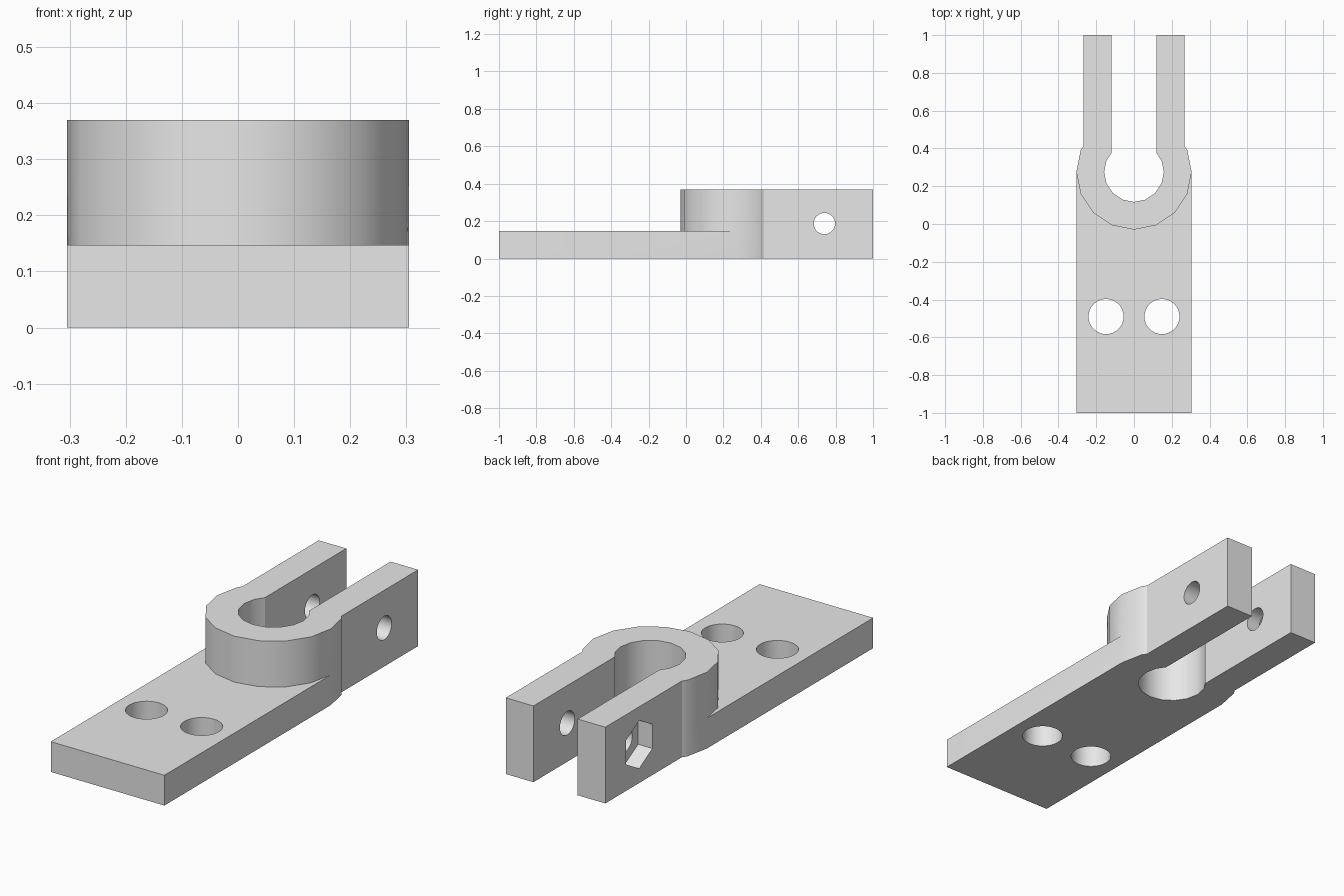
import bpy
import bmesh
from math import cos, sin, pi, radians

cube = bpy.data.objects.get("Cube")
if cube:
    bpy.data.objects.remove(cube, do_unlink=True)

# Main dimensions
HALF_WIDTH, HEIGHT, PLATE_HEIGHT = 0.305, 0.37, 0.147
RING_Y, BORE_RADIUS = 0.275, 0.158
ARM_OUT, ARM_IN = 0.267, 0.119
PIN_Y, PIN_Z = 0.74, 0.187

grey = bpy.data.materials.new("light grey")
grey.use_nodes = True
grey.diffuse_color = (0.8, 0.8, 0.8, 1)
grey.node_tree.nodes["Principled BSDF"].inputs["Base Color"].default_value = grey.diffuse_color


def prism(name, points, low, high, along_x=False):
    """Extrude a flat outline along z, or along x with the outline in y and z."""
    bm = bmesh.new()

    def place(p, h):
        return bm.verts.new((h, p[0], p[1]) if along_x else (p[0], p[1], h))

    bottom = [place(p, low) for p in points]
    top = [place(p, high) for p in points]
    bm.faces.new(bottom[::-1])
    bm.faces.new(top)
    for i in range(len(points)):
        j = (i + 1) % len(points)
        bm.faces.new((bottom[i], bottom[j], top[j], top[i]))
    bmesh.ops.recalc_face_normals(bm, faces=bm.faces)
    mesh = bpy.data.meshes.new(name)
    bm.to_mesh(mesh)
    bm.free()
    mesh.materials.append(grey)
    obj = bpy.data.objects.new(name, mesh)
    bpy.context.collection.objects.link(obj)
    return obj


def circle(cx, cy, radius, sides, start=0.0):
    angles = [start + 2 * pi * i / sides for i in range(sides)]
    return [(cx + radius * cos(a), cy + radius * sin(a)) for a in angles]


def keyhole(radius, half_width, end_y):
    """Sixteen-sided ring outline that runs into straight sides towards the back."""
    arc = [(radius * sin(k * pi / 8), RING_Y - radius * cos(k * pi / 8)) for k in range(7)]
    (x0, y0), (x1, y1) = arc[5:]
    join_y = y0 + (y1 - y0) * (x0 - half_width) / (x0 - x1)
    right = arc[:6] + [(half_width, join_y), (half_width, end_y)]
    return right + [(-x, y) for x, y in right[:0:-1]]


def combine(target, tool, operation):
    tool.hide_render = True
    mod = target.modifiers.new(tool.name, "BOOLEAN")
    mod.operation, mod.solver, mod.object = operation, "EXACT", tool
    bpy.context.view_layer.objects.active = target
    bpy.ops.object.modifier_apply(modifier=mod.name)
    bpy.data.objects.remove(tool, do_unlink=True)


# Clamp body joined to the mounting plate
bracket = prism("clamp_bracket", keyhole(HALF_WIDTH, ARM_OUT, 1.0), 0, HEIGHT)
plate_outline = [(-HALF_WIDTH, -1), (HALF_WIDTH, -1), (HALF_WIDTH, RING_Y), (-HALF_WIDTH, RING_Y)]
combine(bracket, prism("mounting_plate", plate_outline, 0, PLATE_HEIGHT), "UNION")

# Bore and the slot between the arms
combine(bracket, prism("bore_and_slot", keyhole(BORE_RADIUS, ARM_IN, 1.2), -0.1, 0.5), "DIFFERENCE")

# Two mounting holes
for side in (-1, 1):
    hole = prism("mounting_hole", circle(side * 0.148, -0.49, 0.093, 32), -0.1, 0.3)
    combine(bracket, hole, "DIFFERENCE")

# Bolt hole through both arms, with a hexagonal nut pocket on one side
combine(bracket, prism("bolt_hole", circle(PIN_Y, PIN_Z, 0.057, 32), -0.5, 0.5, True), "DIFFERENCE")
pocket = prism("nut_pocket", circle(PIN_Y, PIN_Z, 0.117, 6, pi / 2), -0.5, -0.19, True)
combine(bracket, pocket, "DIFFERENCE")

# Smooth round walls, sharp edges
bpy.ops.object.select_all(action="DESELECT")
bracket.select_set(True)
bpy.context.view_layer.objects.active = bracket
bpy.ops.object.shade_smooth_by_angle(angle=radians(30))
